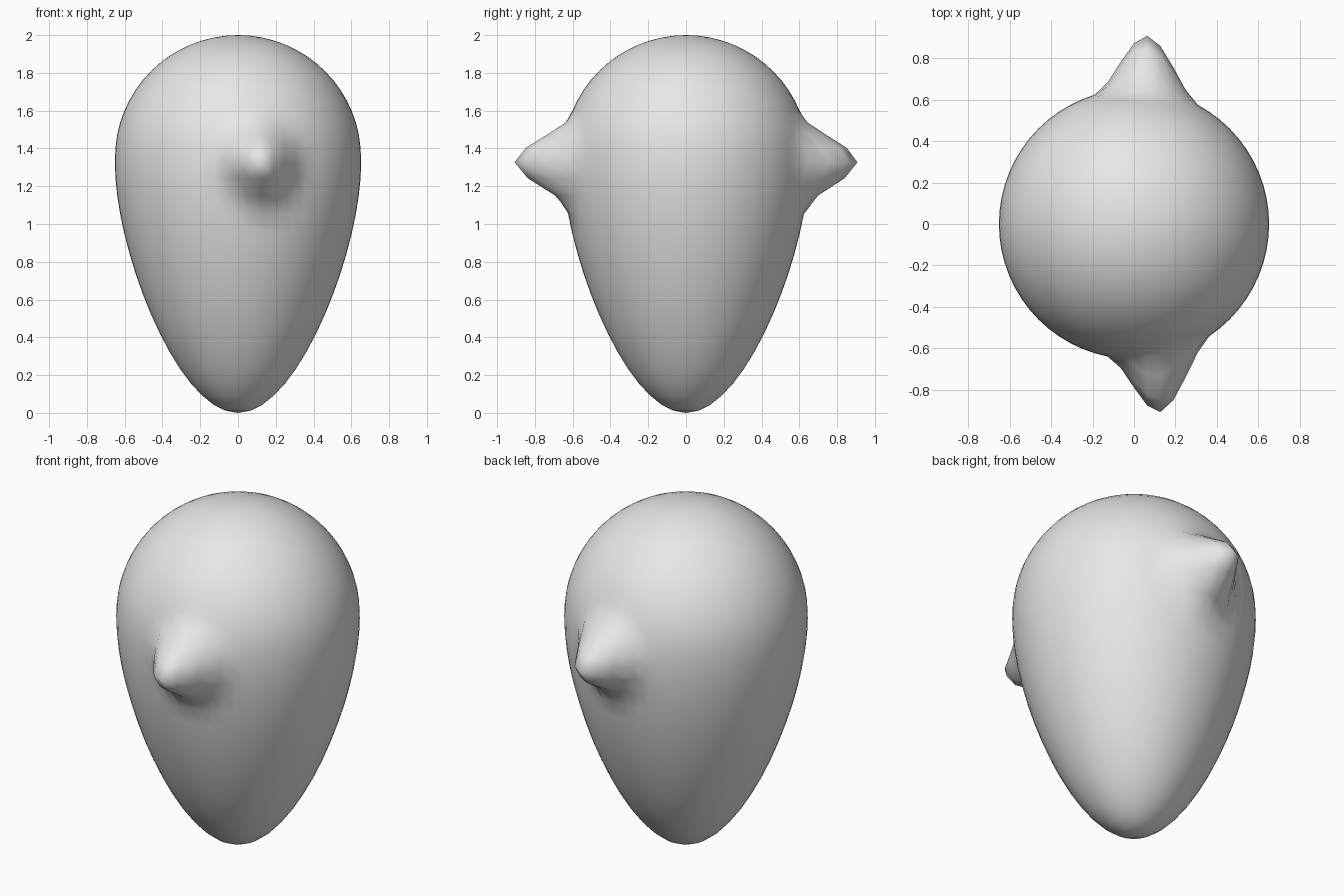
import bpy, bmesh
from mathutils import Vector

if "Cube" in bpy.data.objects:
    bpy.data.objects.remove(bpy.data.objects["Cube"], do_unlink=True)

RADIUS = 0.652
CENTRE = 2 - RADIUS


def pull(bm, target, reach, offset):
    """Drag the vertex nearest to target, with a smooth falloff around it."""
    tip = min(bm.verts, key=lambda v: (v.co - target).length).co.copy()
    for v in bm.verts:
        u = max(0, 1 - (v.co - tip).length / reach)
        v.co += offset * (u * u * (3 - 2 * u))


# Round starting form
bm = bmesh.new()
bmesh.ops.create_uvsphere(bm, u_segments=64, v_segments=32, radius=RADIUS)
bmesh.ops.translate(bm, verts=bm.verts, vec=(0, 0, CENTRE))

# Tapered lower end
pull(bm, Vector((0, 0, CENTRE - RADIUS)), 1.03, Vector((0, 0, RADIUS - CENTRE)))

# Front and back spikes
pull(bm, Vector((0.127, -0.64, 1.33)), 0.26, Vector((0, -0.268, 0)))
pull(bm, Vector((0.064, 0.65, 1.33)), 0.26, Vector((0, 0.259, 0)))

for f in bm.faces:
    f.smooth = True
mesh = bpy.data.meshes.new("spiked_egg_body")
bm.to_mesh(mesh)
bm.free()
body = bpy.data.objects.new("spiked_egg_body", mesh)
bpy.context.collection.objects.link(body)

# Plain light grey
grey = bpy.data.materials.new("light_grey")
grey.use_nodes = True
colour = (0.8, 0.8, 0.8, 1)
grey.diffuse_color = colour
grey.node_tree.nodes["Principled BSDF"].inputs["Base Color"].default_value = colour
mesh.materials.append(grey)
